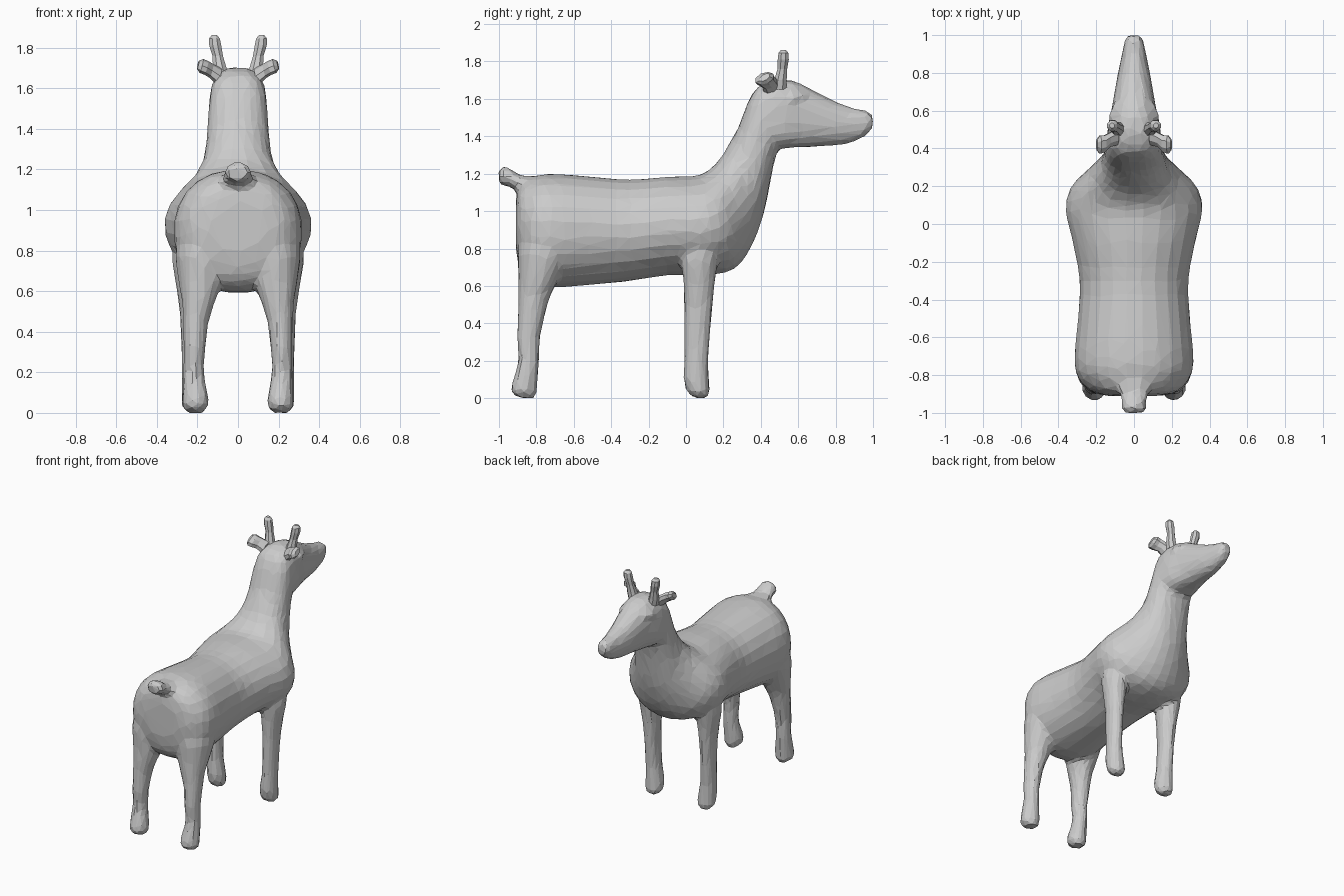
import bpy, bmesh, math
from mathutils import Vector


def loft(bm, rings, n=16):
    """Closed tube through rings given as (centre, half axis u, half axis v, roundness)."""
    def bend(t, p):
        return math.copysign(abs(t) ** p, t)
    loops = []
    for c, u, v, p in rings:
        c, u, v = Vector(c), Vector(u), Vector(v)
        loops.append([bm.verts.new(c + u * bend(math.cos(a), p) + v * bend(math.sin(a), p))
                      for a in (2 * math.pi * (i + .5) / n for i in range(n))])
    faces = [bm.faces.new(loops[0]), bm.faces.new(loops[-1])]
    for a, b in zip(loops, loops[1:]):
        for i in range(n):
            j = (i + 1) % n
            faces.append(bm.faces.new((a[i], a[j], b[j], b[i])))
    bmesh.ops.recalc_face_normals(bm, faces=faces)


def smooth_rows(rows, steps=3):
    """Catmull-Rom interpolation between rows of numbers."""
    out = []
    for i in range(len(rows) - 1):
        a, b, c, d = (rows[max(0, min(len(rows) - 1, i + k))] for k in (-1, 0, 1, 2))
        for s in range(steps):
            t = s / steps
            out.append([q + .5 * t * (r - p + t * (2 * p - 5 * q + 4 * r - w + t * (3 * (q - r) + w - p)))
                        for p, q, r, w in zip(a, b, c, d)])
    return out + [rows[-1]]


def profile_rings(rows):
    """Rings from side outline pairs: (top y, top z, bottom y, bottom z, half width, roundness)."""
    return [((0, (ty + by) / 2, (tz + bz) / 2), (w, 0, 0), (0, (ty - by) / 2, (tz - bz) / 2), p)
            for ty, tz, by, bz, w, p in smooth_rows(rows)]


def leg_rings(rows, s):
    return [((s * x, y, z), (rx, 0, 0), (0, ry, 0), 1) for z, x, y, rx, ry in smooth_rows(rows)]


def make(name, bm):
    me = bpy.data.meshes.new(name)
    bm.to_mesh(me)
    bm.free()
    ob = bpy.data.objects.new(name, me)
    bpy.context.collection.objects.link(ob)
    return ob


TRUNK = [  # rump, belly, chest, neck, head, muzzle
    (-.91, 1.05, -.91, .80, .14, 1), (-.885, 1.15, -.885, .68, .23, .95),
    (-.80, 1.19, -.82, .61, .30, .92), (-.70, 1.20, -.70, .59, .317, .92),
    (-.50, 1.185, -.50, .605, .298, .95), (-.30, 1.17, -.30, .625, .29, 1),
    (-.10, 1.185, -.10, .655, .325, 1), (.05, 1.19, .10, .655, .365, 1),
    (.12, 1.22, .26, .69, .335, 1), (.18, 1.28, .355, .82, .25, 1),
    (.23, 1.36, .42, 1.0, .182, .95), (.28, 1.45, .455, 1.18, .158, .9),
    (.33, 1.58, .49, 1.32, .147, .8), (.38, 1.66, .54, 1.335, .142, .7),
    (.47, 1.70, .57, 1.34, .137, .7), (.58, 1.695, .63, 1.34, .119, .78),
    (.70, 1.635, .70, 1.345, .103, .88), (.80, 1.585, .80, 1.35, .085, .95),
    (.90, 1.55, .90, 1.37, .064, .95), (.97, 1.535, .97, 1.41, .05, .9),
    (1.0, 1.51, 1.0, 1.445, .035, 1)]
TAIL = [(-.80, 1.19, -.80, 1.04, .15, 1), (-.89, 1.195, -.88, 1.08, .085, 1),
        (-.95, 1.235, -.93, 1.125, .066, 1), (-.985, 1.235, -.98, 1.135, .066, 1),
        (-1.005, 1.21, -1.0, 1.15, .045, 1)]
# leg rows: z, x, y, half width x, half depth y
FRONT_LEG = [(.00, .215, .08, .035, .03), (.03, .215, .068, .060, .06),
             (.10, .217, .055, .062, .070), (.20, .225, .055, .053, .066),
             (.35, .23, .06, .050, .070), (.50, .232, .066, .056, .077),
             (.62, .235, .07, .070, .085), (.75, .235, .075, .09, .10),
             (.88, .21, .09, .10, .11)]
BACK_LEG = [(.00, .21, -.85, .04, .04), (.03, .21, -.865, .063, .068),
            (.08, .21, -.862, .065, .068), (.20, .218, -.840, .052, .056),
            (.32, .214, -.842, .054, .062), (.45, .208, -.825, .064, .073),
            (.55, .195, -.81, .082, .088), (.65, .183, -.785, .112, .112),
            (.80, .175, -.75, .135, .15), (.92, .15, -.72, .13, .15)]

# fused body: trunk, tail, legs and brows, remeshed into one faceted skin
bm = bmesh.new()
loft(bm, profile_rings(TRUNK), 24)
loft(bm, profile_rings(TAIL), 12)
for s in (-1, 1):
    loft(bm, leg_rings(FRONT_LEG, s))
    loft(bm, leg_rings(BACK_LEG, s))
    loft(bm, [((s * .115, .52, 1.585), (.015, 0, 0), (0, -.005, .015), 1),
              ((s * .11, .57, 1.605), (.028, 0, 0), (0, -.01, .024), 1),
              ((s * .092, .64, 1.62), (.015, 0, 0), (0, -.005, .012), 1)], 8)
body = make("body", bm)
rm = body.modifiers.new("fuse", 'REMESH')
rm.mode = 'VOXEL'
rm.voxel_size = 0.016
sm = body.modifiers.new("soften", 'SMOOTH')
sm.factor = 0.5
sm.iterations = 6
dc = body.modifiers.new("facets", 'DECIMATE')
dc.ratio = 0.05

# horns and ears on both sides
for s, side in ((-1, "left"), (1, "right")):
    bm = bmesh.new()
    loft(bm, [((s * x, y, z), (r, 0, 0), (0, r, 0), 1) for x, y, z, r in (
        (.075, .50, 1.65, .042), (.09, .505, 1.70, .036), (.10, .515, 1.76, .028),
        (.112, .52, 1.81, .032), (.116, .521, 1.845, .029), (.116, .521, 1.862, .014))], 8)
    make("horn_" + side, bm)
    bm = bmesh.new()
    loft(bm, [((s * x, y, z), (0, ry, .012), (-s * .3 * rz, 0, rz), 1) for x, y, z, ry, rz in (
        (.09, .46, 1.655, .045, .04), (.13, .445, 1.685, .040, .032),
        (.155, .425, 1.70, .048, .032), (.18, .42, 1.71, .052, .032),
        (.197, .42, 1.715, .03, .018))], 8)
    make("ear_" + side, bm)
